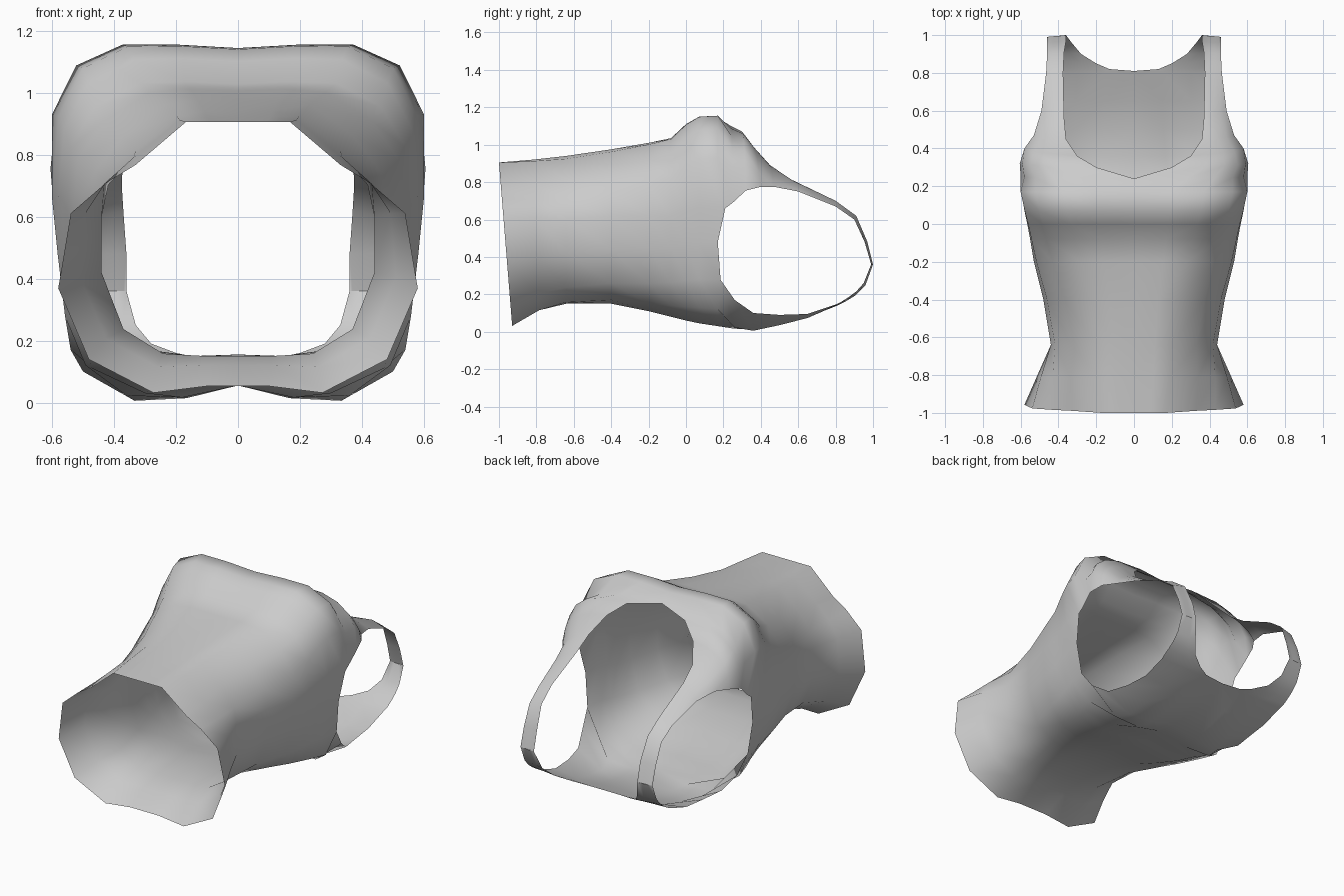
import bpy, bmesh, math
from mathutils import Vector

if "Cube" in bpy.data.objects:
    bpy.data.objects.remove(bpy.data.objects["Cube"])

# half cross-sections (x fraction, height fraction), from centre front to centre back
HEM = [(0, 1), (.15, 1), (.29, 1), (.57, .84), (.74, .77), (.93, .66), (1, .38), (.83, .115), (.47, -.01), (.17, .015), (0, .015)]
WAIST = [(0, 1), (.25, 1), (.45, .98), (.75, .84), (.95, .7), (1, .57), (1, .34), (.84, .11), (.55, .01), (.25, 0), (0, 0)]
CHEST = [(0, .99), (.33, 1), (.62, 1), (.87, .94), (1, .8), (1, .56), (.97, .4), (.93, .22), (.82, .08), (.5, 0), (0, .03)]
SECTIONS = [HEM, WAIST, CHEST]

# torso rings: y, half width, front height, back height, section blend
RINGS = [(-1, .58, .905, .04, 0), (-.82, .51, .92, .115, .5), (-.64, .44, .94, .15, 1),
         (-.4, .48, .975, .15, 1.2), (-.2, .53, 1.01, .11, 1.5), (-.08, .55, 1.035, .08, 1.75),
         (0, .565, 1.11, .06, 1.85), (.07, .58, 1.15, .045, 1.95), (.17, .6, 1.155, .03, 2)]

# front panel rows: neckline point, armhole point, roundness power
FRONT = [((0, .24, 1.10), (.60, .25, .69), .65), ((.2, .30, 1.07), (.605, .32, .755), .7),
         ((.3, .36, .99), (.58, .4, .775), .9), ((.36, .45, .89), (.53, .47, .775), 1.3),
         ((.37, .56, .815), (.49, .6, .75), 1.6), ((.375, .8, .70), (.465, .8, .67), 2),
         ((.37, .91, .62), (.46, .9, .6), 2), ((.36, .97, .48), (.46, .955, .48), 2),
         ((.36, 1, .36), (.46, .99, .36), 2)]

# back panel rows: armhole point, centre or neckline point, outward sag
BACK = [((.54, .26, .17), (0, .26, .055), .11), ((.5, .36, .1), (0, .36, .055), .08),
        ((.47, .5, .09), (0, .5, .06), .045), ((.455, .65, .095), (0, .65, .09), .02),
        ((.455, .8, .145), (0, .81, .14), 0), ((.46, .83, .16), (.13, .82, .145), 0),
        ((.46, .87, .185), (.2, .85, .16), 0), ((.46, .91, .215), (.28, .9, .19), 0),
        ((.46, .95, .26), (.33, .96, .25), 0), ((.46, .99, .36), (.36, 1, .36), 0)]


def torso_ring(y, w, top, bottom, blend):
    i = min(int(blend), 1)
    f = blend - i
    ring = []
    for (u0, v0), (u1, v1) in zip(SECTIONS[i], SECTIONS[i + 1]):
        u, v = u0 + (u1 - u0) * f, v0 + (v1 - v0) * f
        slant = .07 * (1 - v) * max(0, 1 - blend)      # hem is cut at a slant
        ring.append(Vector((u * w, y + slant, bottom + v * (top - bottom))))
    return ring


def front_row(neck, arm, power):
    row = []
    for j in range(6):
        a = j / 5 * math.pi / 2
        s, c = math.sin(a) ** power, max(0, math.cos(a)) ** power
        row.append(Vector((neck[0] + (arm[0] - neck[0]) * s,
                           neck[1] + (arm[1] - neck[1]) * j / 5,
                           arm[2] + (neck[2] - arm[2]) * c)))
    return row


def back_row(arm, centre, sag):
    row = []
    for j in range(4):
        t = j / 3
        p = Vector(arm).lerp(Vector(centre), t)
        p.z -= sag * math.sin(math.pi * t ** .7)
        row.append(p)
    return row


def add_grid(bm, rows):
    grid = [[bm.verts.new(p) for p in row] for row in rows]
    for a, b in zip(grid, grid[1:]):
        for j in range(len(a) - 1):
            bm.faces.new((a[j], a[j + 1], b[j + 1], b[j]))


bm = bmesh.new()
rings = [torso_ring(*r) for r in RINGS]
rings[-1][5].y = .21                                   # armhole corner
rings[-1][7].y = .185
add_grid(bm, rings)                                    # torso tube
add_grid(bm, [rings[-1][:6]] + [front_row(*r) for r in FRONT])   # chest and front straps
add_grid(bm, [rings[-1][7:]] + [back_row(*r) for r in BACK])     # back and rear straps
bmesh.ops.remove_doubles(bm, verts=bm.verts, dist=.0005)
bmesh.ops.recalc_face_normals(bm, faces=bm.faces)
if sum(f.normal.x * f.calc_area() for f in bm.faces) < 0:
    bmesh.ops.reverse_faces(bm, faces=bm.faces)
mesh = bpy.data.meshes.new("tank_top")
bm.to_mesh(mesh)
bm.free()

top = bpy.data.objects.new("tank_top", mesh)
bpy.context.collection.objects.link(top)
fabric = bpy.data.materials.new("grey fabric")
fabric.diffuse_color = (.6, .6, .6, 1)
fabric.use_nodes = True
fabric.node_tree.nodes["Principled BSDF"].inputs["Base Color"].default_value = fabric.diffuse_color
mesh.materials.append(fabric)

# other half
mirror = top.modifiers.new("mirror", 'MIRROR')
mirror.use_clip = True
mirror.merge_threshold = .001
mesh.shade_smooth()
